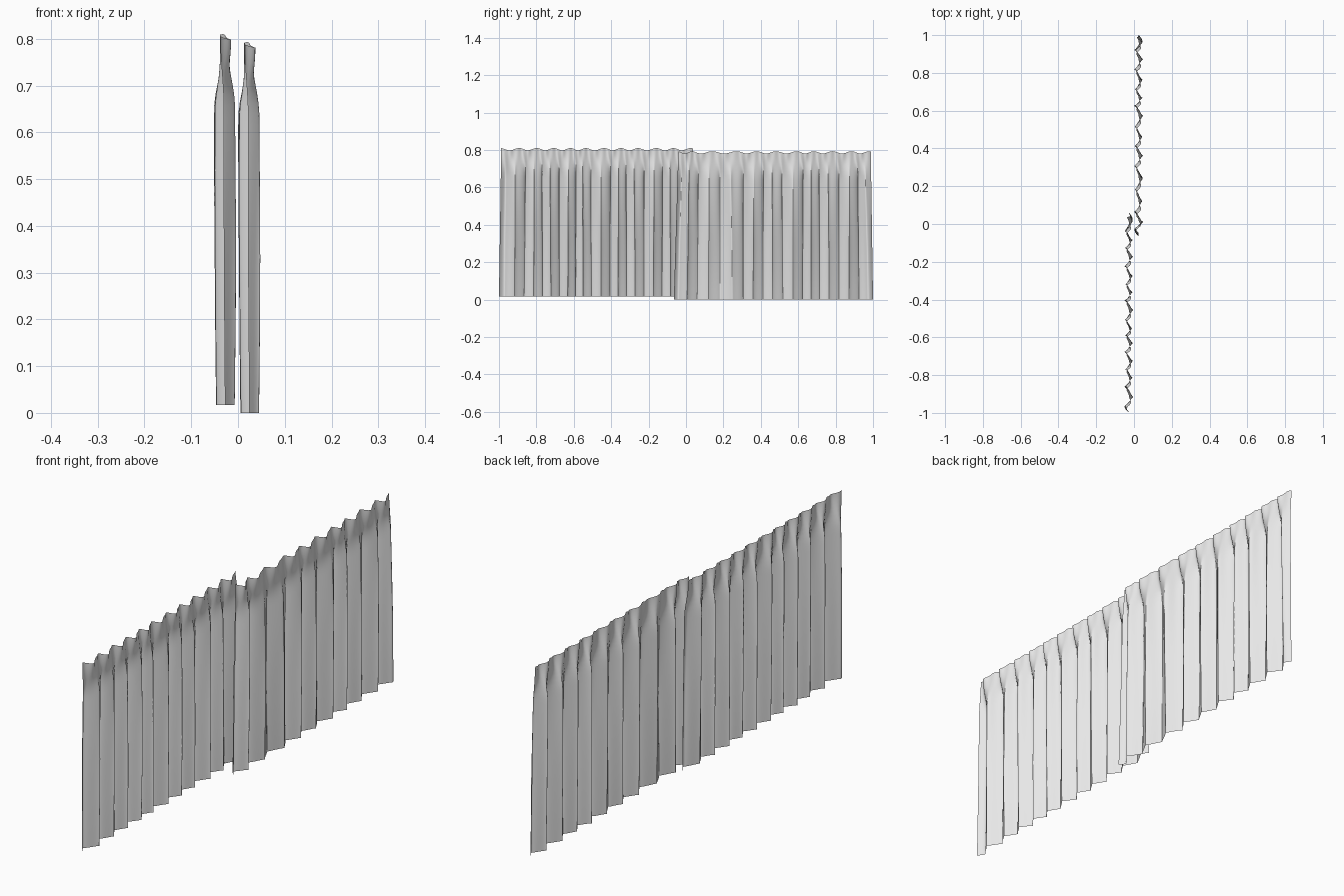
import bpy
import bmesh
import math

cube = bpy.data.objects.get("Cube")
if cube:
    bpy.data.objects.remove(cube, do_unlink=True)

# Cloth colour
cloth = bpy.data.materials.new("light grey cloth")
cloth.use_nodes = True
colour = (0.8, 0.8, 0.8, 1)
cloth.diffuse_color = colour
cloth.node_tree.nodes["Principled BSDF"].inputs["Base Color"].default_value = colour

COLUMNS, ROWS = 200, 28


def smooth(a, b, t):
    t = min(max((t - a) / (b - a), 0), 1)
    return t * t * (3 - 2 * t)


def fold_phase(y, folds):
    """Phase grows by one full turn between neighbouring fold positions."""
    for i in range(len(folds) - 1):
        if y <= folds[i + 1] or i == len(folds) - 2:
            return 2 * math.pi * (i + (y - folds[i]) / (folds[i + 1] - folds[i]))


def cloth_point(y, v, folds, x_mid, z_low, z_high, inner):
    """Point on the hanging cloth; v runs from the hem (0) to the header (1)."""
    p = fold_phase(y, folds)
    gather = smooth(0.8, 1, v)
    swell = 0.018 + 0.003 * math.sin(math.pi * v) + 0.002 * math.sin(p * 0.37)
    p_body = p + 0.35 * math.sin(p * 0.41 + 1) * v
    body = -swell * math.sin(p_body)
    header = -0.010 * math.sin(p + 1.6) - 0.004 * math.sin(2 * p)
    x = x_mid + body * (1 - gather) + header * gather
    # Fine creases fan down from the hooks
    x += 0.003 * math.sin(2 * p + 0.8) * smooth(0.3, 0.85, v) * (1 - gather)
    # Rounded folds below, scalloped edge above
    margin = smooth(0, 0.06, min(y - folds[0], folds[-1] - y))
    y_out = y + 0.007 * math.sin(2 * p_body) * (1 - gather) * margin
    z = z_low + (z_high - z_low) * v + 0.006 * (math.cos(p + 0.5) - 1) * gather
    # Both side edges lean in a little towards the header
    near = 1 - smooth(0, 0.15, abs(y - inner))
    centre = (folds[0] + folds[-1]) / 2
    side = 1 if centre > inner else -1
    y_out += side * 0.024 * v * near
    y_out -= side * 0.012 * v * smooth(0.85, 1.06, abs(y - inner))
    return x, y_out, z


def curtain(name, folds, x_mid, z_low, z_high, inner):
    bm = bmesh.new()
    grid = []
    for j in range(ROWS + 1):
        # Rows crowd towards the gathered header
        v = 1 - (1 - j / ROWS) ** 1.6
        row = []
        for i in range(COLUMNS + 1):
            y = folds[0] + (folds[-1] - folds[0]) * i / COLUMNS
            row.append(bm.verts.new(cloth_point(y, v, folds, x_mid, z_low, z_high, inner)))
        grid.append(row)
    for low, high in zip(grid, grid[1:]):
        for i in range(COLUMNS):
            face = bm.faces.new((low[i], low[i + 1], high[i + 1], high[i]))
            face.smooth = True
    mesh = bpy.data.meshes.new(name)
    bm.to_mesh(mesh)
    bm.free()
    mesh.materials.append(cloth)
    obj = bpy.data.objects.new(name, mesh)
    bpy.context.collection.objects.link(obj)
    return obj


# Two overlapping panels, one slightly higher than the other
right_folds = [-1, -0.89, -0.79, -0.70, -0.61, -0.53, -0.43, -0.34, -0.25, -0.15, -0.06, 0.06]
left_folds = [-0.065, 0.03, 0.15, 0.28, 0.385, 0.49, 0.6, 0.69, 0.79, 0.9, 1]
curtain("front_curtain", right_folds, -0.027, 0.017, 0.81, 0.06)
curtain("back_curtain", left_folds, 0.025, 0, 0.793, -0.065)
